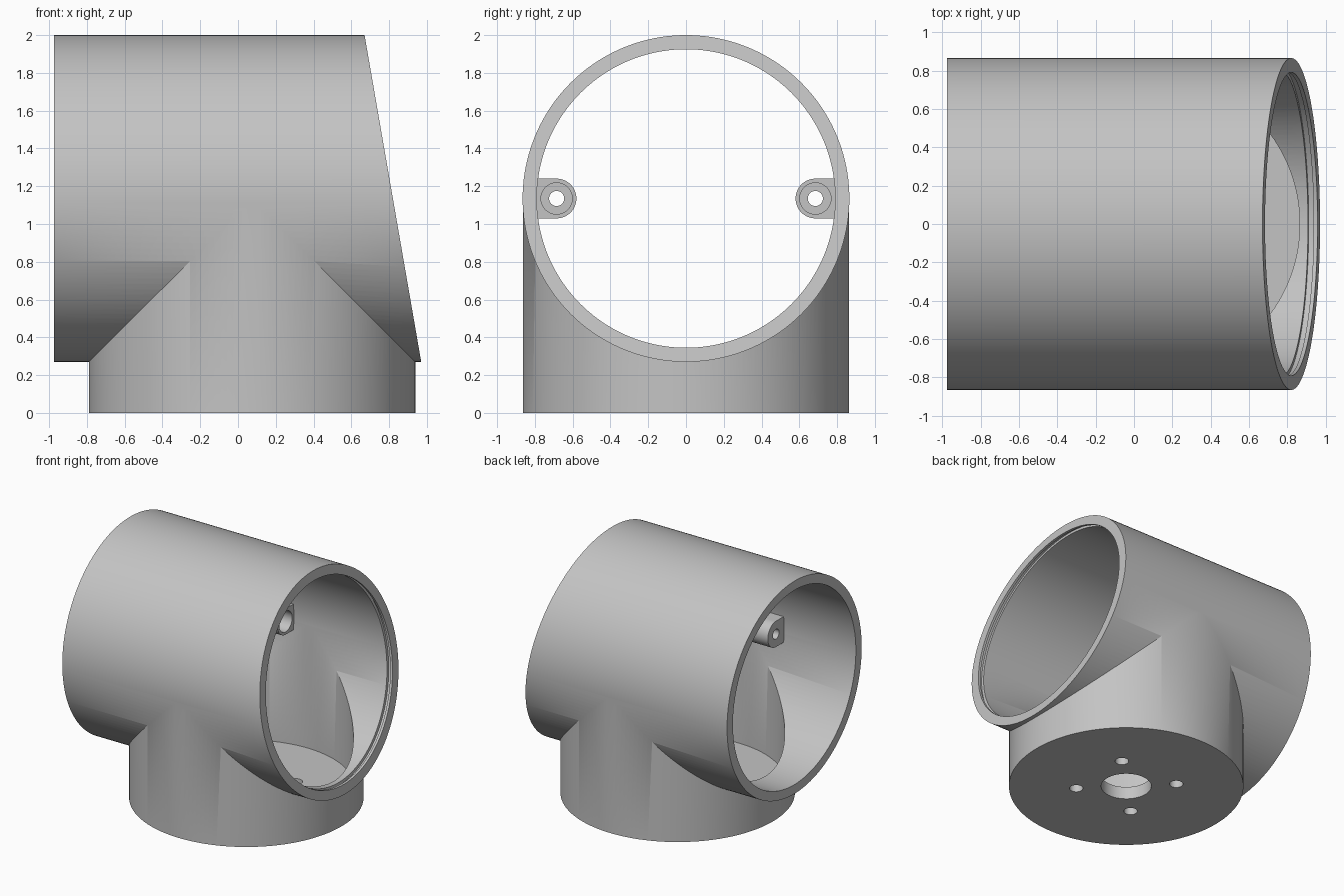
import bpy, bmesh
from math import pi, cos, sin, radians
from mathutils import Matrix

cube = bpy.data.objects.get("Cube")
if cube:
    bpy.data.objects.remove(cube, do_unlink=True)

AXIS_Z = 1.135          # height of the horizontal tube axis
SOCKET_X = 0.075        # centre of the upright socket
OUTER, INNER = 0.865, 0.79
SLOPE = 0.1734          # lean of the slanted mouth

grey = bpy.data.materials.new("plain grey")
grey.use_nodes = True
grey.diffuse_color = (0.55, 0.55, 0.55, 1)
grey.node_tree.nodes["Principled BSDF"].inputs["Base Color"].default_value = grey.diffuse_color


def finish(name, bm):
    mesh = bpy.data.meshes.new(name)
    bmesh.ops.recalc_face_normals(bm, faces=bm.faces)
    bm.to_mesh(mesh)
    bm.free()
    obj = bpy.data.objects.new(name, mesh)
    mesh.materials.append(grey)
    bpy.context.collection.objects.link(obj)
    return obj


def upright(name, radius, z0, z1, x=SOCKET_X, y=0, segments=160):
    bm = bmesh.new()
    bmesh.ops.create_cone(bm, cap_ends=True, segments=segments, radius1=radius,
                          radius2=radius, depth=z1 - z0,
                          matrix=Matrix.Translation((x, y, (z0 + z1) / 2)))
    return finish(name, bm)


def sideways(name, radius, x0, x1, y=0, segments=160, slant0=0, slant1=0, flat_to=None):
    """Cylinder along x; its ends may lean, and one side may be squared off."""
    bm = bmesh.new()
    bmesh.ops.create_cone(bm, cap_ends=True, segments=segments, radius1=radius,
                          radius2=radius, depth=2, matrix=Matrix.Rotation(pi / 2, 4, 'Y'))
    for v in bm.verts:
        end, slant = (x1, slant1) if v.co.x > 0 else (x0, slant0)
        v.co.x = end - slant * v.co.z
        if flat_to is not None and v.co.y * flat_to > 0.001:
            v.co.y = flat_to - y
        v.co.y += y
        v.co.z += AXIS_Z
    return finish(name, bm)


def combine(obj, tool, operation):
    mod = obj.modifiers.new(operation.lower(), 'BOOLEAN')
    mod.operation, mod.solver, mod.object = operation, 'EXACT', tool
    bpy.ops.object.select_all(action='DESELECT')
    obj.select_set(True)
    bpy.context.view_layer.objects.active = obj
    bpy.ops.object.modifier_apply(modifier=mod.name)
    bpy.data.objects.remove(tool, do_unlink=True)


def smooth(obj):
    bpy.ops.object.select_all(action='DESELECT')
    obj.select_set(True)
    bpy.context.view_layer.objects.active = obj
    bpy.ops.object.shade_smooth_by_angle(angle=radians(30))


# Outer shell: horizontal tube with one slanted mouth, joined to the socket
body = sideways("pipe_body", OUTER, -0.975, 0.82, slant1=SLOPE)
combine(body, upright("socket", OUTER - 0.001, 0, AXIS_Z), 'UNION')

# Bores through the tube and down into the socket, leaving a floor
combine(body, sideways("tube_bore", INNER, -1.5, 1.5), 'DIFFERENCE')
combine(body, upright("socket_bore", INNER - 0.001, 0.1, AXIS_Z), 'DIFFERENCE')

# Shallow groove just inside the slanted mouth
combine(body, sideways("mouth_groove", 0.812, 0.77, 0.80, slant0=SLOPE, slant1=SLOPE),
        'DIFFERENCE')

# Floor holes: one large in the middle, four small on the diagonals
combine(body, upright("centre_hole", 0.185, -0.1, 0.2, segments=64), 'DIFFERENCE')
for i in range(4):
    a = pi / 4 + i * pi / 2
    combine(body, upright("screw_hole", 0.05, -0.1, 0.2, SOCKET_X + 0.37 * cos(a),
                          0.37 * sin(a), 32), 'DIFFERENCE')
smooth(body)

# Screw lugs on the inner walls, counterbored towards the slanted mouth
for name, side in (("front_lug", -1), ("back_lug", 1)):
    y = 0.685 * side
    lug = sideways(name, 0.105, -0.33, -0.05, y, 64, flat_to=0.81 * side)
    combine(lug, sideways("lug_hole", 0.04, -0.5, 0.2, y, 32), 'DIFFERENCE')
    combine(lug, sideways("lug_counterbore", 0.083, -0.17, 0.2, y, 48), 'DIFFERENCE')
    smooth(lug)
